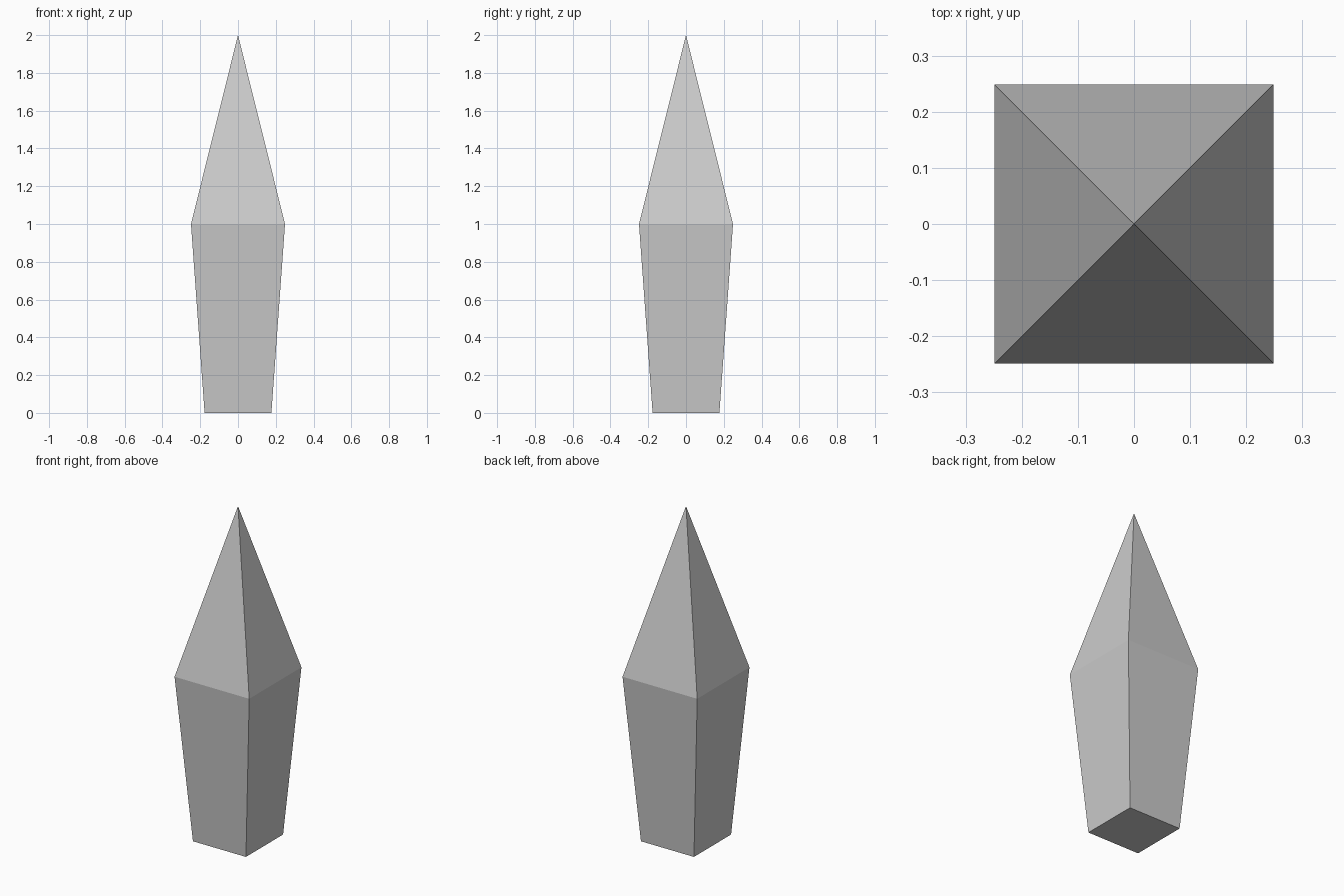
import bpy
import bmesh
from math import radians
from mathutils import Matrix

cube = bpy.data.objects.get("Cube")
if cube:
    bpy.data.objects.remove(cube, do_unlink=True)

# Single flat grey
grey = bpy.data.materials.new("light_grey")
grey.use_nodes = True
color = (0.6, 0.6, 0.6, 1)
grey.diffuse_color = color
grey.node_tree.nodes["Principled BSDF"].inputs["Base Color"].default_value = color

# Four-sided crystal: flared square shaft, then a pyramid tip
bm = bmesh.new()
base = bmesh.ops.create_circle(bm, cap_ends=True, segments=4, radius=0.25,
                               matrix=Matrix.Rotation(radians(45), 4, "Z"))["verts"]
base_face = bm.faces[:][0]
shoulder = bmesh.ops.extrude_face_region(bm, geom=[base_face], use_keep_orig=True)["geom"]
shoulder_verts = [g for g in shoulder if isinstance(g, bmesh.types.BMVert)]
shoulder_face = next(g for g in shoulder if isinstance(g, bmesh.types.BMFace))
for v in shoulder_verts:
    v.co.x *= 0.352 / 0.25
    v.co.y *= 0.352 / 0.25
    v.co.z = 1.0
tip = bmesh.ops.poke(bm, faces=[shoulder_face])["verts"][0]
tip.co.z = 2.0
bmesh.ops.recalc_face_normals(bm, faces=bm.faces[:])

mesh = bpy.data.meshes.new("crystal")
bm.to_mesh(mesh)
bm.free()
mesh.materials.append(grey)
crystal = bpy.data.objects.new("crystal", mesh)
bpy.context.scene.collection.objects.link(crystal)
